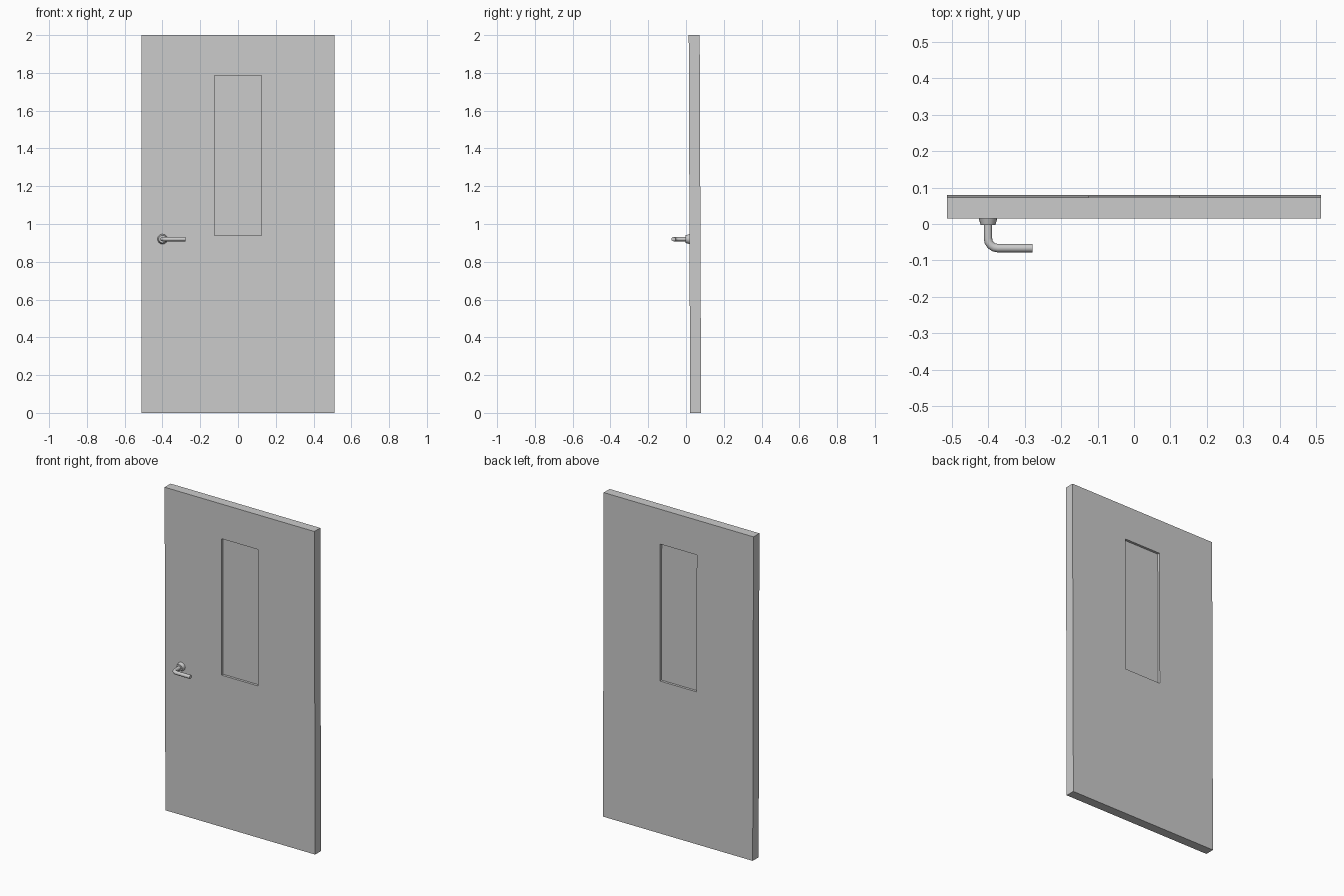
import bpy, bmesh, math
from mathutils import Matrix

if "Cube" in bpy.data.objects:
    bpy.data.objects.remove(bpy.data.objects["Cube"])

W, H = 0.512, 2.0                 # half width, height
Y_FRONT, Y_BACK = 0.022, 0.080    # slab faces at floor level
LEAN = 0.0038                     # forward lean per unit of height
WIN_X, WIN_Z0, WIN_Z1 = 0.125, 0.94, 1.785
RECESS = 0.015


def new_object(name, bm):
    bmesh.ops.recalc_face_normals(bm, faces=bm.faces[:])
    mesh = bpy.data.meshes.new(name)
    bm.to_mesh(mesh)
    bm.free()
    obj = bpy.data.objects.new(name, mesh)
    bpy.context.collection.objects.link(obj)
    return obj


# Door slab with a sunken window panel on both sides
bm = bmesh.new()
bmesh.ops.create_cube(bm, size=1)
for v in bm.verts:
    v.co = (v.co.x * 2 * W, Y_FRONT if v.co.y < 0 else Y_BACK, (v.co.z + 0.5) * H)
bm.normal_update()
for side in (-1, 1):
    face = next(f for f in bm.faces if f.normal.y * side > 0.9)
    bmesh.ops.inset_individual(bm, faces=[face], thickness=0.1)
    for v in face.verts:
        v.co.x = math.copysign(WIN_X, v.co.x)
        v.co.z = WIN_Z1 if v.co.z > H / 2 else WIN_Z0
    pane = bmesh.ops.extrude_discrete_faces(bm, faces=[face])["faces"][0]
    for v in pane.verts:
        v.co.y -= side * RECESS
for v in bm.verts:
    v.co.y -= LEAN * v.co.z
new_object("door_slab", bm)

# Tapered rose plate behind the lever
HX, HZ = -0.4, 0.92
bm = bmesh.new()
bmesh.ops.create_cone(bm, cap_ends=True, segments=16, radius1=0.027, radius2=0.02,
                      depth=0.023,
                      matrix=Matrix.Translation((HX, 0.0085, HZ)) @ Matrix.Rotation(math.pi / 2, 4, 'X'))
rose = new_object("handle_rose", bm)

# Bent round lever swept along a path
R, LEVER_Y, BEND = 0.0115, -0.066, 0.026
path = [(HX, 0.0)]
for i in range(5):
    a = math.pi / 2 * i / 4
    path.append((HX + BEND * (1 - math.cos(a)), LEVER_Y + BEND * (1 - math.sin(a))))
path.append((-0.278, LEVER_Y))
curve = bpy.data.curves.new("handle_lever", 'CURVE')
curve.dimensions = '3D'
curve.bevel_depth = R
curve.bevel_resolution = 4
curve.use_fill_caps = True
spline = curve.splines.new('POLY')
spline.points.add(len(path) - 1)
for p, (x, y) in zip(spline.points, path):
    p.co = (x, y, HZ, 1)
lever = bpy.data.objects.new("handle_lever", curve)
bpy.context.collection.objects.link(lever)

# Smooth the round metal parts
bpy.ops.object.select_all(action='DESELECT')
lever.select_set(True)
bpy.context.view_layer.objects.active = lever
bpy.ops.object.convert(target='MESH')
rose.select_set(True)
bpy.ops.object.shade_smooth_by_angle(angle=math.radians(35))
